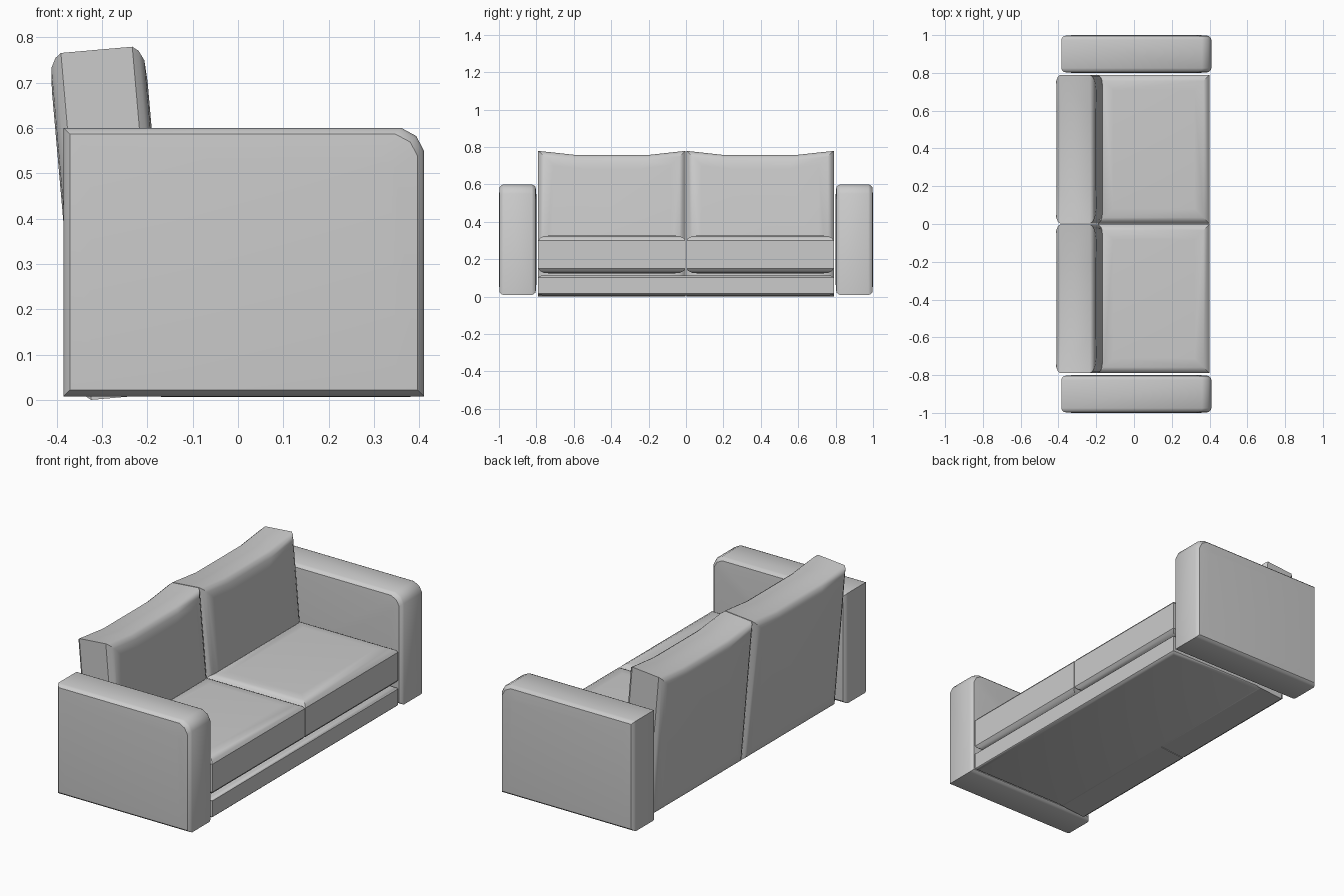
import bpy, bmesh, math

if "Cube" in bpy.data.objects:
    bpy.data.objects.remove(bpy.data.objects["Cube"])

# (inset, outward bulge) steps of the soft caps
SOFT = [(0, 0), (0.010, 0.013), (0.032, 0.024), (0.08, 0.027)]
FIRM = [(0, 0), (0.004, 0.010), (0.014, 0.021), (0.06, 0.025)]
THIN = [(0, 0), (0.006, 0.006), (0.02, 0.010)]


def padded_slab(name, profile, half, steps, place):
    """Extrude a profile by +-half and puff both caps; place(a, b, t) gives world coordinates."""
    a_vals, b_vals = zip(*profile)
    ca, cb = (min(a_vals) + max(a_vals)) / 2, (min(b_vals) + max(b_vals)) / 2
    wa, wb = max(a_vals) - min(a_vals), max(b_vals) - min(b_vals)
    levels = [(i, -half - d) for i, d in reversed(steps)] + [(i, half + d) for i, d in steps]
    bm = bmesh.new()
    rings = []
    for inset, t in levels:
        sa, sb = 1 - 2 * inset / wa, 1 - 2 * inset / wb
        rings.append([bm.verts.new(place(ca + (a - ca) * sa, cb + (b - cb) * sb, t))
                      for a, b in profile])
    n = len(profile)
    for lo, hi in zip(rings, rings[1:]):
        for k in range(n):
            m = (k + 1) % n
            bm.faces.new((lo[k], lo[m], hi[m], hi[k]))
    bm.faces.new(rings[0][::-1])
    bm.faces.new(rings[-1])
    bmesh.ops.recalc_face_normals(bm, faces=bm.faces[:])
    mesh = bpy.data.meshes.new(name)
    bm.to_mesh(mesh)
    bm.free()
    obj = bpy.data.objects.new(name, mesh)
    bpy.context.collection.objects.link(obj)
    bpy.ops.object.select_all(action='DESELECT')
    obj.select_set(True)
    bpy.context.view_layer.objects.active = obj
    bpy.ops.object.shade_smooth_by_angle(angle=math.radians(35))
    return obj


def rect(a0, a1, b0, b1):
    return [(a0, b0), (a1, b0), (a1, b1), (a0, b1)]


# Base under both seats
padded_slab("base", rect(-0.19, 0.40, -0.79, 0.79), 0.043, THIN,
            lambda a, b, t: (a, b, 0.060 + t))

arm_profile = [(-0.385, 0.008), (0.41, 0.008), (0.41, 0.55),
               (0.393, 0.582), (0.36, 0.60), (-0.385, 0.60)]
back_profile = [(0.002, 0), (0.79, 0), (0.79, 0.768), (0.59, 0.746),
                (0.20, 0.746), (0.002, 0.768)]
tilt = math.radians(5)
c, s = math.cos(tilt), math.sin(tilt)

for side, label in ((1, "left"), (-1, "right")):
    # Arm with rounded front corner
    padded_slab(label + "_arm", arm_profile, 0.075, FIRM,
                lambda a, b, t: (a, side * (0.90 + t), b))
    # Seat cushion
    padded_slab(label + "_seat", rect(-0.19, 0.40, 0.002, 0.79), 0.075, SOFT,
                lambda a, b, t: (a, side * b, 0.225 + t))
    # Leaning back cushion with a dipped top edge
    padded_slab(label + "_back", back_profile, 0.079, SOFT,
                lambda a, b, t: (-0.245 + t * c - b * s, side * a, 0.007 + b * c + t * s))
